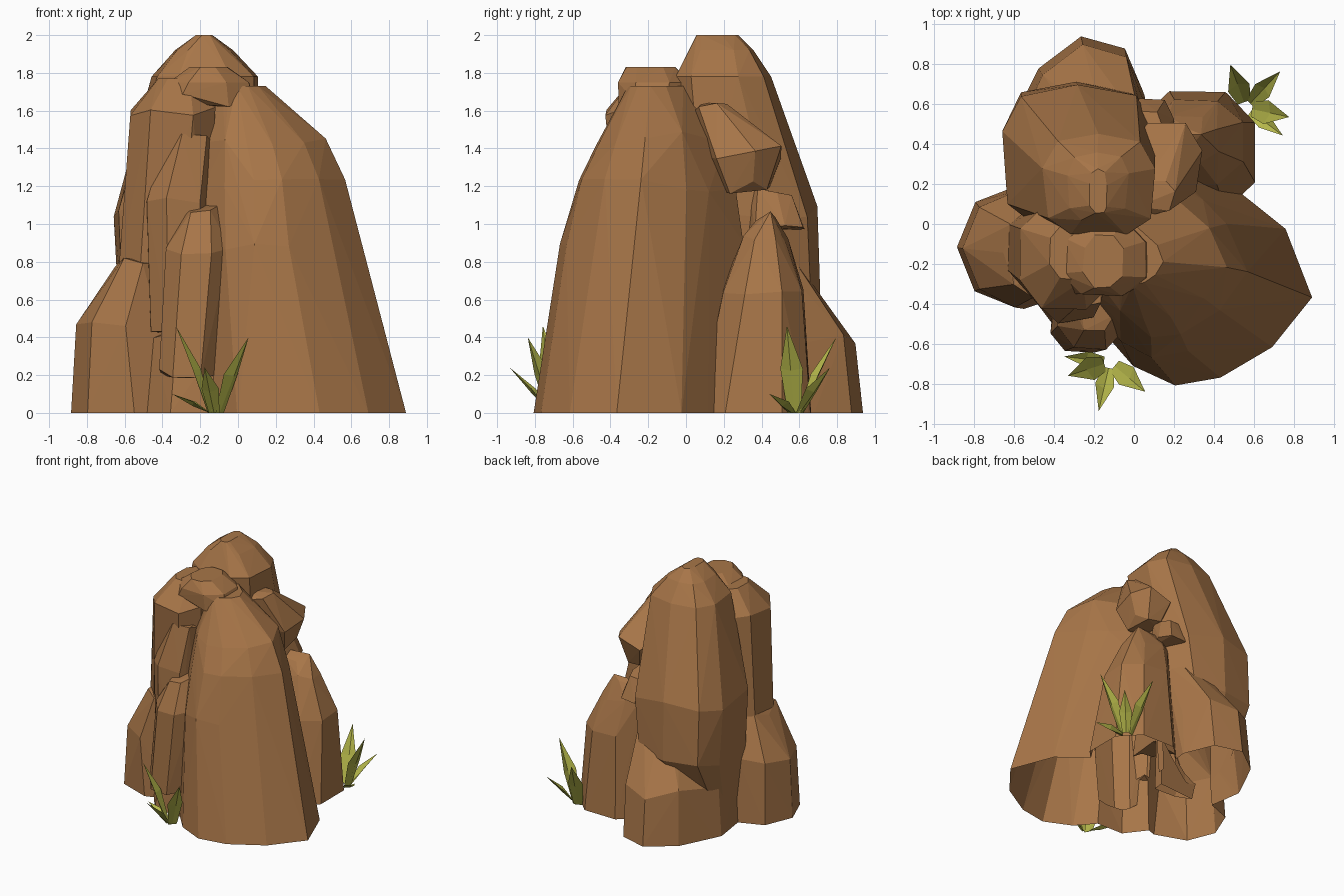
import bpy, bmesh, math, random
from mathutils import Vector

if "Cube" in bpy.data.objects:
    bpy.data.objects.remove(bpy.data.objects["Cube"])

random.seed(4)


def material(name, rgb):
    m = bpy.data.materials.new(name)
    m.diffuse_color = (*rgb, 1)
    m.use_nodes = True
    m.node_tree.nodes["Principled BSDF"].inputs["Base Color"].default_value = m.diffuse_color
    return m


brown = material("rock_brown", (0.39, 0.18, 0.065))
green = material("leaf_green", (0.47, 0.48, 0.07))


def add_object(name, bm, mat):
    bmesh.ops.recalc_face_normals(bm, faces=bm.faces)
    me = bpy.data.meshes.new(name)
    bm.to_mesh(me)
    bm.free()
    me.materials.append(mat)
    ob = bpy.data.objects.new(name, me)
    bpy.context.collection.objects.link(ob)
    return ob


def ring(sides, turn, power=0.8):
    """Polygon outline, squarer for a smaller power."""
    def soft(v):
        return math.copysign(abs(v) ** power, v)
    angles = [math.radians(turn) + math.tau * i / sides for i in range(sides)]
    return [(soft(math.cos(a)), soft(math.sin(a))) for a in angles]


stones = []


def stone(name, outline, *levels):
    """Convex faceted stone: the outline is fitted to each level (z, x0, x1, y0, y1)."""
    if levels[0][0] == 0:      # sink the foot, it is trimmed at the ground later
        levels = ((-0.05 - 0.007 * len(stones), *levels[0][1:]), *levels)
    xs, ys = [p[0] for p in outline], [p[1] for p in outline]
    bm = bmesh.new()
    for z, x0, x1, y0, y1 in levels:
        for x, y in outline:
            u = (x - min(xs)) / (max(xs) - min(xs))
            v = (y - min(ys)) / (max(ys) - min(ys))
            dz = random.uniform(-0.04, 0.04) if 0.1 < z < 1.7 else 0
            bm.verts.new((x0 + u * (x1 - x0) + random.uniform(-.008, .008),
                          y0 + v * (y1 - y0) + random.uniform(-.008, .008), z + dz))
    res = bmesh.ops.convex_hull(bm, input=bm.verts)
    junk = {g for g in res["geom_interior"] + res["geom_unused"] if isinstance(g, bmesh.types.BMVert)}
    bmesh.ops.delete(bm, geom=list(junk), context='VERTS')
    stones.append(add_object(name, bm, brown))


# Large sloping slab, front right
slab = [(-.18, -.5), (0, -.71), (.2, -.8), (.43, -.77), (.69, -.61), (.89, -.36), (.75, -.03),
        (.58, .12), (.3, .33), (-.1, .3)]
stone("rock", slab, (0, -.18, .89, -.8, .33), (.87, -.2, .63, -.66, .31), (1.2, -.19, .565, -.57, .27),
      (1.45, -.17, .46, -.48, .2), (1.73, -.08, .14, -.3, -.02))
# Tall peak at the back
stone("peak", ring(9, 10, 0.62), (.15, -.6, -.3, .15, .45), (.6, -.64, .05, 0, .71), (1.07, -.66, .1, -.02, .7),
      (1.78, -.45, .1, -.05, .45), (1.92, -.34, -.03, .02, .36), (2, -.22, -.13, .06, .27))
# Shoulder at the back right
stone("back_right_stone", ring(8, 22), (0, .02, .6, .06, .66), (.65, .08, .54, .2, .62),
      (.9, .08, .42, .3, .54), (1.03, .1, .33, .37, .47))
# Foot stones at the left and the back
stone("left_stone", ring(8, 0, 1), (0, -.89, -.2, -.43, .2), (.48, -.85, -.33, -.41, .16), (.8, -.65, -.36, -.36, .06))
heel = [(-.27, .94), (-.05, .88), (.05, .65), (0, .2), (-.6, .15), (-.64, .45), (-.48, .78)]
stone("back_stone", heel, (0, -.64, .05, .15, .94), (.4, -.6, .05, .15, .89), (.9, -.2, .08, .3, .52))
# Front column and the recessed foot below it
stone("front_column", ring(8, 20), (.21, -.41, -.12, -.64, -.28), (.85, -.38, -.04, -.62, -.2),
      (1.09, -.29, -.09, -.53, -.2))
stone("front_foot", ring(8, 20), (0, -.5, .1, -.57, .1), (.4, -.45, .1, -.53, .1))
# Upper left block with its lower step
stone("upper_left_block", ring(8, 20), (.8, -.63, -.17, -.35, .1), (1.6, -.57, -.12, -.43, .1),
      (1.77, -.42, -.2, -.28, 0))
stone("left_step", ring(7, 0), (.45, -.46, -.15, -.5, -.1), (1.12, -.49, -.14, -.49, -.1), (1.45, -.38, -.13, -.42, -.1))
# Cap in front of the peak
stone("cap", ring(8, 20), (1.66, -.4, .08, -.36, 0), (1.75, -.37, .06, -.36, .02), (1.83, -.25, -.06, -.32, -.05))
# Perched stones on the right of the peak
stone("perched_stone", ring(7, 10), (1.2, .05, .28, .2, .44), (1.38, -.02, .34, .1, .51), (1.61, 0, .2, .05, .22))
stone("small_stone", ring(7, 10), (1, -.04, .2, .33, .62), (1.17, -.03, .15, .34, .56))

# Fuse the stones into one shell
rock = stones[0]
bpy.context.view_layer.objects.active = rock
for part in stones[1:]:
    mod = rock.modifiers.new("fuse", 'BOOLEAN')
    mod.operation, mod.solver, mod.object = 'UNION', 'EXACT', part
    bpy.ops.object.modifier_apply(modifier=mod.name)
    bpy.data.objects.remove(part)

# Trim flat at the ground, leaving the bottom open
bm = bmesh.new()
bm.from_mesh(rock.data)
bmesh.ops.bisect_plane(bm, geom=bm.verts[:] + bm.edges[:] + bm.faces[:], plane_co=(0, 0, 0),
                       plane_no=(0, 0, 1), clear_inner=True)
bm.to_mesh(rock.data)
bm.free()


def tuft(name, x, y, turn):
    """Folded pointed leaves fanning from one root: (direction, reach, height)."""
    bm = bmesh.new()
    root = Vector((x, y, 0))
    for angle, reach, height in ((198, .22, .46), (-40, .23, .4), (257, .25, .24), (173, .23, .1)):
        a = math.radians(angle + turn)
        out = Vector((math.cos(a), math.sin(a), 0))
        side = Vector((-out.y, out.x, 0))
        d = out * reach + Vector((0, 0, height))
        up = side.cross(d).normalized()
        up = -up if up.z < 0 else up
        w = 0.02 + 0.08 * d.length
        start, mid = root + out * 0.03, root + d * 0.5 - up * 0.015
        b = [bm.verts.new(start + side * w * k * 0.6) for k in (-1, 0, 1)]
        m = [bm.verts.new(mid + side * w * k + up * 0.025 * abs(k)) for k in (-1, 0, 1)]
        tip = bm.verts.new(root + d)
        for i in (0, 1):
            bm.faces.new((b[i], b[i + 1], m[i + 1], m[i]))
            bm.faces.new((m[i], m[i + 1], tip))
    add_object(name, bm, green)


# The same grass tuft twice
tuft("front_grass", -.12, -.69, 0)
tuft("back_grass", .56, .58, 150)
